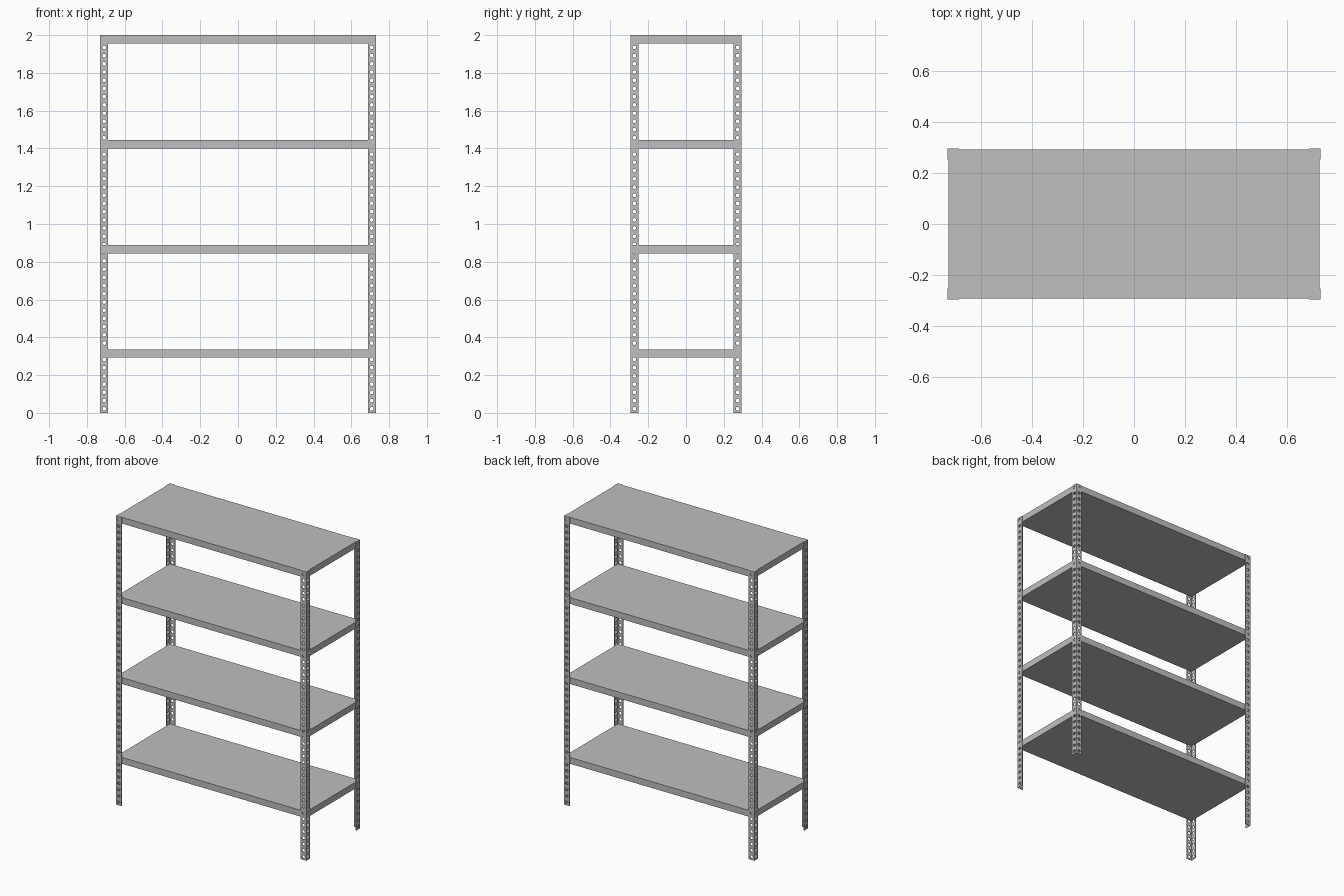
import bpy
import bmesh
import math

if "Cube" in bpy.data.objects:
    bpy.data.objects.remove(bpy.data.objects["Cube"])

HX, HY, HEIGHT = 0.73, 0.295      , 2.0   # outer half width, half depth, height
FLANGE, GAUGE = 0.043, 0.004              # angle-post flange width, metal thickness
HOLES, RADIUS, SIDES = 46, 0.01, 16       # punched holes per flange
SHELF_TOPS = (0.336, 0.889, 1.444, 2.0)
SHELF_DEPTH = 0.044

steel = bpy.data.materials.new("grey steel")
steel.diffuse_color = (0.52, 0.52, 0.52, 1)
steel.use_nodes = True
steel.node_tree.nodes["Principled BSDF"].inputs["Base Color"].default_value = steel.diffuse_color


def add_object(name, bm):
    mesh = bpy.data.meshes.new(name)
    bm.to_mesh(mesh)
    bm.free()
    mesh.materials.append(steel)
    obj = bpy.data.objects.new(name, mesh)
    bpy.context.collection.objects.link(obj)
    return obj


def perforated_strip(bm, place, outward):
    """Column of square cells, each with a round hole; place(u, z) maps to space."""
    pitch = HEIGHT / HOLES
    for i in range(HOLES):
        zc = (i + 0.5) * pitch
        inner, outer = [], []
        for k in range(SIDES):
            a = math.tau * k / SIDES
            c, s = math.cos(a), math.sin(a)
            m = max(abs(c), abs(s))
            inner.append(bm.verts.new(place(FLANGE / 2 + RADIUS * c, zc + RADIUS * s)))
            outer.append(bm.verts.new(place(FLANGE / 2 * (1 + c / m), zc + pitch / 2 * s / m)))
        for k in range(SIDES):
            n = (k + 1) % SIDES
            face = bm.faces.new((inner[k], outer[k], outer[n], inner[n]))
            face.normal_update()
            if face.normal.dot(outward) < 0:
                face.normal_flip()


# Four perforated angle posts, mirrored from one corner
bm = bmesh.new()
perforated_strip(bm, lambda u, z: (HX - u, HY, z), (0, 1, 0))
perforated_strip(bm, lambda u, z: (HX, HY - u, z), (1, 0, 0))
bmesh.ops.remove_doubles(bm, verts=bm.verts, dist=0.0002)
posts = add_object("corner_posts", bm)
thick = posts.modifiers.new("metal thickness", "SOLIDIFY")
thick.thickness = GAUGE
thick.offset = -1
thick.use_even_offset = True
mirror = posts.modifiers.new("four corners", "MIRROR")
mirror.use_axis = (True, True, False)
mirror.use_mirror_merge = False

# Shelves fitted inside the posts
for number, top in enumerate(SHELF_TOPS, 1):
    bm = bmesh.new()
    bmesh.ops.create_cube(bm, size=1)
    size = (2 * (HX - GAUGE), 2 * (HY - GAUGE), SHELF_DEPTH)
    bmesh.ops.scale(bm, vec=size, verts=bm.verts)
    bmesh.ops.translate(bm, vec=(0, 0, top - SHELF_DEPTH / 2), verts=bm.verts)
    add_object(f"shelf_{number}", bm)
